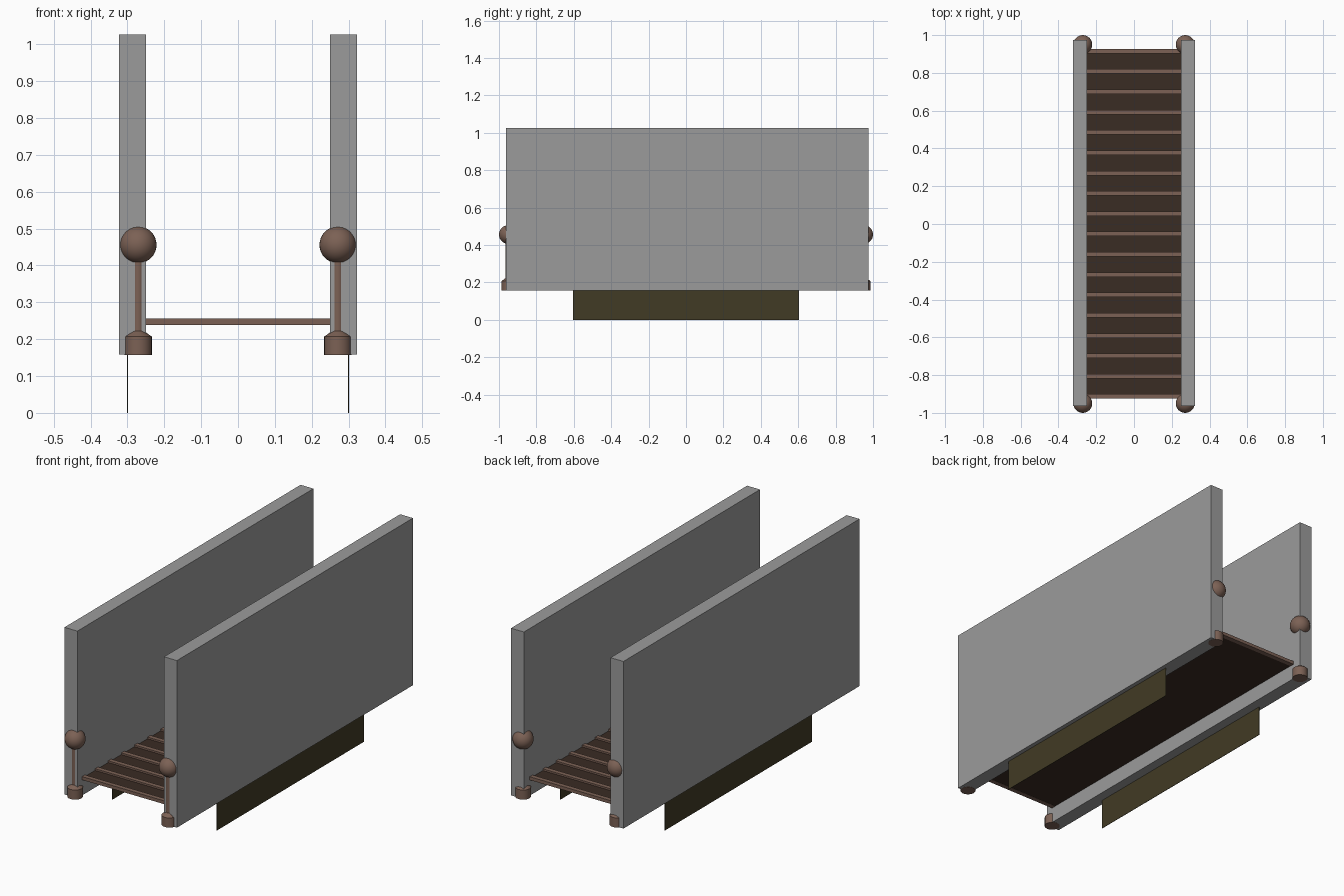
import bpy
import bmesh

cube = bpy.data.objects.get("Cube")
if cube:
    bpy.data.objects.remove(cube, do_unlink=True)


def material(name, rgb):
    m = bpy.data.materials.new(name)
    m.use_nodes = True
    m.diffuse_color = (*rgb, 1)
    m.node_tree.nodes["Principled BSDF"].inputs["Base Color"].default_value = (*rgb, 1)
    return m


GREY = material("stone grey", (0.33, 0.33, 0.33))
BROWN = material("wood brown", (0.2, 0.12, 0.09))
DARK = material("dark wood", (0.042, 0.025, 0.017))
OLIVE = material("dark olive", (0.053, 0.043, 0.018))


def finish(name, bm, mat):
    mesh = bpy.data.meshes.new(name)
    bm.to_mesh(mesh)
    bm.free()
    mesh.materials.append(mat)
    obj = bpy.data.objects.new(name, mesh)
    bpy.context.collection.objects.link(obj)
    return obj


def box(name, low, high, mat):
    bm = bmesh.new()
    bmesh.ops.create_cube(bm, size=1)
    for v in bm.verts:
        v.co = [h if c > 0 else l for c, l, h in zip(v.co, low, high)]
    return finish(name, bm, mat)


def lathe(name, profile, x, y, mat, sides=24):
    # Closed turned shape from (radius, height) pairs
    bm = bmesh.new()
    verts = [bm.verts.new((r, 0, z)) for r, z in profile]
    edges = [bm.edges.new(pair) for pair in zip(verts, verts[1:])]
    bmesh.ops.spin(bm, geom=verts + edges, cent=(0, 0, 0), axis=(0, 0, 1),
                   angle=6.283185, steps=sides)
    bmesh.ops.remove_doubles(bm, verts=bm.verts, dist=0.0005)
    bmesh.ops.recalc_face_normals(bm, faces=bm.faces)
    obj = finish(name, bm, mat)
    obj.location = (x, y, 0)
    return obj


def smooth(obj):
    bpy.ops.object.select_all(action='DESELECT')
    obj.select_set(True)
    bpy.context.view_layer.objects.active = obj
    bpy.ops.object.shade_smooth_by_angle(angle=0.6)


# Side walls, skirts below them, and the four ball-topped posts
POST = [(0, 0.157), (0.037, 0.157), (0.037, 0.207), (0.016, 0.222), (0.016, 0.43), (0, 0.43)]
for side, s in (("left", 1), ("right", -1)):
    x_in, x_out = sorted((s * 0.249, s * 0.323))
    box(side + "_wall", (x_in, -0.963, 0.158), (x_out, 0.975, 1.026), GREY)
    box(side + "_skirt", (s * 0.3 - 0.001, -0.603, 0), (s * 0.3 + 0.001, 0.603, 0.16), OLIVE)
    for end, y in (("front", -0.95), ("back", 0.95)):
        prefix = end + "_" + side
        smooth(lathe(prefix + "_post", POST, s * 0.271, y, BROWN))
        bm = bmesh.new()
        bmesh.ops.create_uvsphere(bm, u_segments=32, v_segments=16, radius=0.05)
        ball = finish(prefix + "_post_ball", bm, BROWN)
        ball.location = (s * 0.271, y, 0.456)
        smooth(ball)

# Walkway deck with raised cross slats
box("deck", (-0.25, -0.91, 0.24), (0.25, 0.91, 0.247), DARK)
COUNT = 18
for i in range(COUNT):
    y = -0.913 + i * 1.828 / (COUNT - 1)
    at_end = i in (0, COUNT - 1)
    box("deck_slat", (-0.25, y - 0.012, 0.239 if at_end else 0.243),
        (0.25, y + 0.012, 0.256), BROWN)
